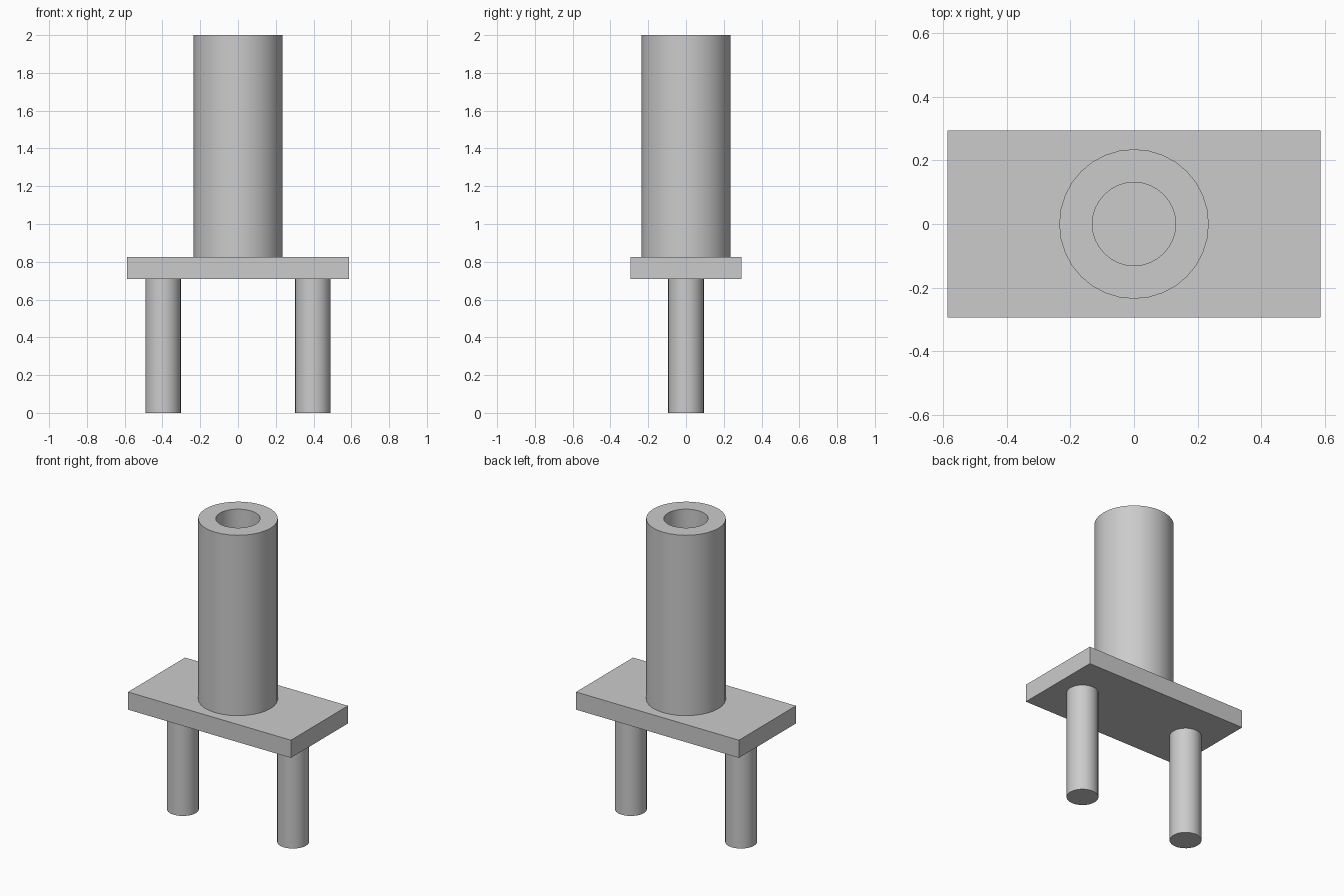
import bpy
import bmesh
import math

cube = bpy.data.objects.get("Cube")
if cube:
    bpy.data.objects.remove(cube, do_unlink=True)

SEGMENTS = 32
PLATE_BOTTOM, PLATE_TOP, TOP = 0.71, 0.825, 2.0

grey = bpy.data.materials.new("plain grey")
grey.use_nodes = True
colour = (0.6, 0.6, 0.6, 1)
grey.diffuse_color = colour
grey.node_tree.nodes["Principled BSDF"].inputs["Base Color"].default_value = colour


def finish(obj, name, smooth=True):
    obj.name = name
    obj.data.name = name
    obj.data.materials.append(grey)
    if smooth:
        bpy.ops.object.select_all(action="DESELECT")
        obj.select_set(True)
        bpy.context.view_layer.objects.active = obj
        bpy.ops.object.shade_smooth_by_angle(angle=math.radians(30))
    return obj


# Flat rectangular plate
bpy.ops.mesh.primitive_cube_add(size=1, location=(0, 0, (PLATE_BOTTOM + PLATE_TOP) / 2))
plate = bpy.context.object
plate.scale = (1.174, 0.587, PLATE_TOP - PLATE_BOTTOM)
bpy.ops.object.transform_apply(location=False, rotation=False, scale=True)
finish(plate, "base_plate", smooth=False)

# Two round legs
for name, x in (("left_leg", 0.397), ("right_leg", -0.397)):
    bpy.ops.mesh.primitive_cylinder_add(vertices=SEGMENTS, radius=0.094, depth=PLATE_BOTTOM,
                                        location=(x, 0, PLATE_BOTTOM / 2))
    finish(bpy.context.object, name)

# Hollow tube: its wall profile is spun around the upright axis
bm = bmesh.new()
profile = [(0.235, PLATE_TOP), (0.235, TOP), (0.131, TOP), (0.131, PLATE_TOP)]
verts = [bm.verts.new((r, 0, z)) for r, z in profile]
edges = [bm.edges.new(pair) for pair in zip(verts, verts[1:])]
bmesh.ops.spin(bm, geom=verts + edges, cent=(0, 0, 0), axis=(0, 0, 1),
               angle=math.tau, steps=SEGMENTS, use_merge=True)
bmesh.ops.remove_doubles(bm, verts=bm.verts, dist=0.0001)
bmesh.ops.recalc_face_normals(bm, faces=bm.faces)
# Face the open wall outward
outer = max(bm.faces, key=lambda f: f.calc_center_median().xy.length * (abs(f.normal.z) < 0.5))
if outer.normal.dot(outer.calc_center_median()) < 0:
    bmesh.ops.reverse_faces(bm, faces=bm.faces)
mesh = bpy.data.meshes.new("upright_tube")
bm.to_mesh(mesh)
bm.free()
tube = bpy.data.objects.new("upright_tube", mesh)
bpy.context.collection.objects.link(tube)
finish(tube, "upright_tube")
